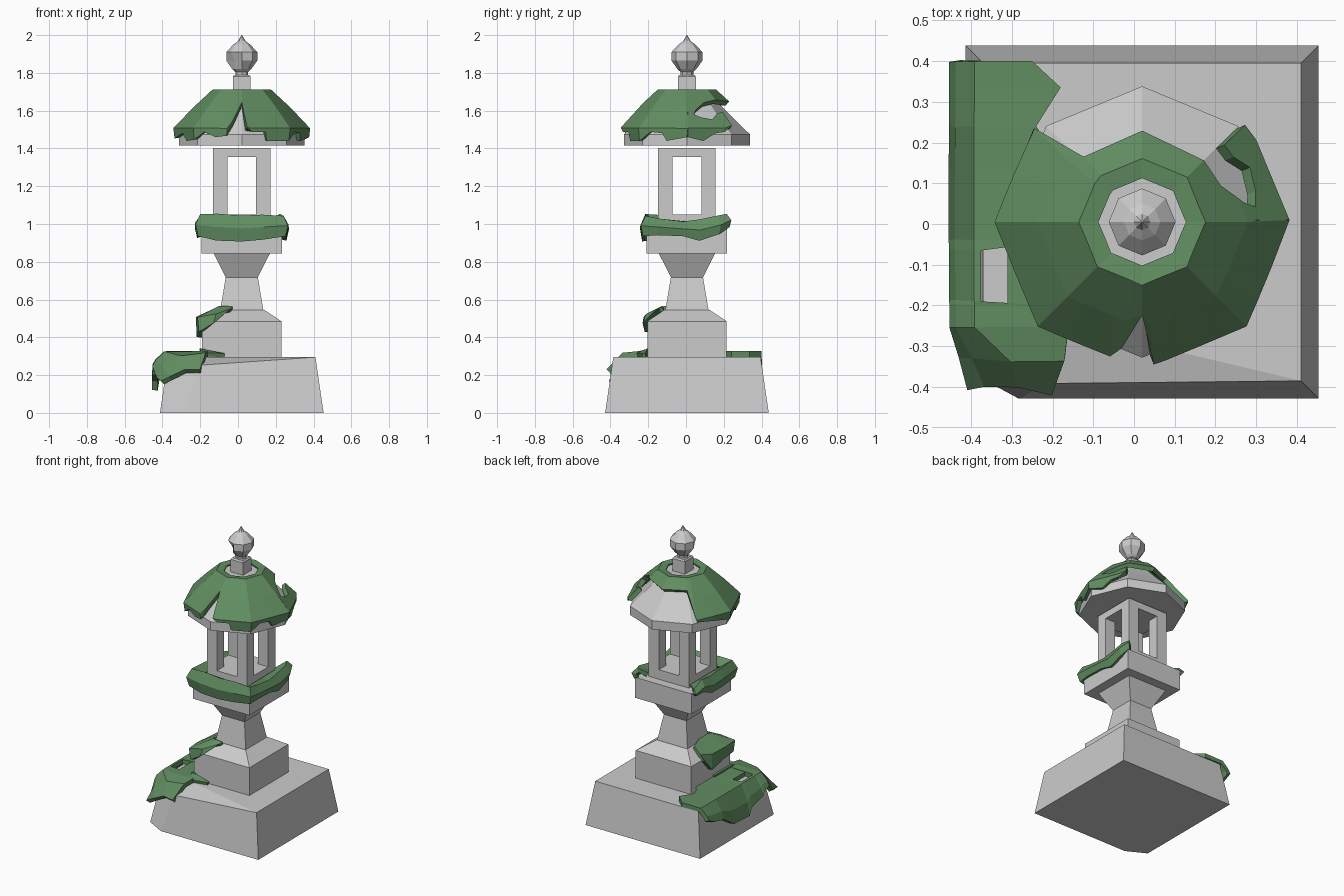
import bpy, bmesh, math
from mathutils import Vector

if "Cube" in bpy.data.objects:
    bpy.data.objects.remove(bpy.data.objects["Cube"])

CX, CY = 0.02, 0.005          # lantern axis
green = bpy.data.materials.new("moss_green")
green.diffuse_color = (0.12, 0.27, 0.12, 1)
green.use_nodes = True
green.node_tree.nodes["Principled BSDF"].inputs["Base Color"].default_value = green.diffuse_color


def finish(bm, name, mat=None):
    me = bpy.data.meshes.new(name)
    bm.to_mesh(me)
    bm.free()
    ob = bpy.data.objects.new(name, me)
    bpy.context.collection.objects.link(ob)
    if mat:
        me.materials.append(mat)
    return ob


def loft(rings, sides):
    """Closed stack of regular polygons; square rings give the half width."""
    bm = bmesh.new()
    turn, k = (math.pi / 4, math.sqrt(2)) if sides == 4 else (0, 1)
    rows = []
    for r, z in rings:
        rows.append([bm.verts.new((CX + k * r * math.cos(turn + i * math.tau / sides),
                                   CY + k * r * math.sin(turn + i * math.tau / sides), z))
                     for i in range(sides)])
    for a, b in zip(rows, rows[1:]):
        for i in range(sides):
            j = (i + 1) % sides
            bm.faces.new((a[i], a[j], b[j], b[i]))
    bm.faces.new(rows[0][::-1])
    bm.faces.new(rows[-1])
    return bm


def moss(name, columns, thick=0.03):
    """Jagged patch skinned across columns of points, given thickness."""
    bm = bmesh.new()
    cols = [[bm.verts.new(p) for p in c] for c in columns]
    for a, b in zip(cols, cols[1:]):
        for i in range(len(a) - 1):
            bm.faces.new((a[i], b[i], b[i + 1], a[i + 1]))
    bmesh.ops.remove_doubles(bm, verts=bm.verts, dist=0.002)
    bmesh.ops.recalc_face_normals(bm, faces=bm.faces)
    ob = finish(bm, name, green)
    mod = ob.modifiers.new("thickness", 'SOLIDIFY')
    mod.thickness = thick
    mod.offset = 0
    return ob


def chip(bm, a, b, c):
    """Slice off the corner on the far side of plane abc and cap it."""
    a, b, c = Vector(a), Vector(b), Vector(c)
    n = (b - a).cross(c - a)
    if n.dot(Vector((CX, CY, 0.1)) - a) > 0:
        n.negate()
    geom = bm.verts[:] + bm.edges[:] + bm.faces[:]
    bmesh.ops.bisect_plane(bm, geom=geom, plane_co=a, plane_no=n, clear_outer=True)
    bmesh.ops.holes_fill(bm, edges=[e for e in bm.edges if e.is_boundary])


# Base block with a broken front left corner
bm = loft([(0.433, 0), (0.39, 0.295)], 4)
chip(bm, (-0.41, -0.36, 0), (-0.28, -0.43, 0), (-0.2, -0.39, 0.27))
chip(bm, (-0.2, -0.4, 0.25), (0.41, -0.385, 0.295), (-0.37, -0.2, 0.295))
finish(bm, "base_block")

# Stepped foot, waisted post and platform
finish(loft([(0.21, 0.29), (0.21, 0.485), (0.12, 0.545)], 4), "foot_step")
finish(loft([(0.115, 0.54), (0.085, 0.718), (0.152, 0.85)], 4), "waisted_post")
finish(loft([(0.213, 0.845), (0.213, 0.985)], 4), "platform")


# Fire box: sill, four corner posts, lintel frame
def box(name, x, y, z0, z1, hx, hy):
    b = bmesh.new()
    bmesh.ops.create_cube(b, size=1)
    for v in b.verts:
        v.co = (CX + x + v.co.x * 2 * hx, CY + y + v.co.y * 2 * hy,
                z0 + (v.co.z + 0.5) * (z1 - z0))
    finish(b, name)


box("fire_box_sill", 0, 0, 0.98, 1.05, 0.152, 0.152)
box("fire_box_top", 0, 0, 1.355, 1.403, 0.152, 0.152)
for sx in (-1, 1):
    for sy in (-1, 1):
        box("fire_box_post", sx * 0.114, sy * 0.114, 1.05, 1.355, 0.038, 0.038)

# Eight sided roof and finial
finish(loft([(0.333, 1.415), (0.333, 1.475), (0.225, 1.58), (0.115, 1.695)], 8), "roof")
finish(loft([(0.047, 1.69), (0.047, 1.78), (0.04, 1.79)], 4), "finial_block")
bm = loft([(0.034, 1.785), (0.034, 1.805), (0.05, 1.82), (0.082, 1.865), (0.082, 1.91),
           (0.045, 1.95), (0.02, 1.968), (0.002, 2.0)], 8)
for v in bm.verts:            # broken dent at the front left
    if v.co.x < CX - 0.04 and v.co.y < CY - 0.04 and v.co.z < 1.9:
        v.co = (CX - 0.036, CY - 0.036, v.co.z)
finish(bm, "finial")

# Roof moss follows this profile, indexed by t
PROFILE = [(0.11, 1.69), (0.15, 1.697), (0.248, 1.605), (0.348, 1.503), (0.338, 1.435)]


def on_roof(deg, t):
    i = min(int(t), 3)
    (r0, z0), (r1, z1) = PROFILE[i], PROFILE[i + 1]
    r = r0 + (r1 - r0) * (t - i)
    r *= math.cos(math.pi / 8) / math.cos(math.radians(deg % 45 - 22.5))
    a = math.radians(deg)
    return (CX + r * math.cos(a), CY + r * math.sin(a), z0 + (z1 - z0) * (t - i))


edge = [(0, 3.6), (10, 2.1), (25, 1.7), (45, 1.55), (90, 1.65), (132, 1.6), (140, 3.1), (160, 3.4),
        (180, 3.7), (200, 3.3), (208, 3.9), (225, 3.8), (234, 3.2), (245, 3.6), (256, 3.5),
        (261, 2.7), (270, 1.7), (274, 3.0), (279, 3.2), (292, 3.2), (294, 3.9),
        (315, 3.9), (325, 3.2), (337, 3.3), (341, 3.9), (360, 3.6)]
moss("roof_moss", [[on_roof(d, min(t, e)) for t in (0, 1, 2, 3, 4)] for d, e in edge])
arm = [(0, 2.2, 3.6), (15, 2.5, 3.9), (27, 2.6, 3.3), (36, 2.3, 3.2), (44, 2.2, 2.9)]
moss("roof_moss_arm", [[on_roof(d, a), on_roof(d, min(3, b)), on_roof(d, b)] for d, a, b in arm])

# Platform moss wraps the right, front and left sides: u, v, bottom height, top height
wrap = [(0.9, 0.98, 0.99, 1.04), (1, 0.75, 0.95, 1.03), (1, 0.3, 0.915, 1.01), (1, -0.1, 0.94, 1.0),
        (1, -0.7, 0.945, 1.015), (1, -1, 0.94, 1.03), (0.5, -1, 0.92, 1.035), (0, -1, 0.91, 1.03),
        (-0.6, -1, 0.915, 1.04), (-1, -1, 0.94, 1.04), (-1, -0.4, 0.93, 1.03), (-1, 0.1, 0.93, 1.02),
        (-1, 0.5, 0.97, 1.03), (-1, 0.9, 0.975, 1.0)]
moss("platform_moss", [[(CX + 0.17 * u, CY + 0.17 * v, 1.0), (CX + 0.215 * u, CY + 0.215 * v, top),
                        (CX + 0.234 * u, CY + 0.234 * v, 0.45 * low + 0.55 * top),
                        (CX + 0.222 * u, CY + 0.222 * v, low)]
                       for u, v, low, top in wrap])

# Foot moss over the left shoulder, turning the front corner
moss("foot_moss", [
    [(-0.11, 0.08, 0.54), (-0.17, 0.1, 0.51), (-0.2, 0.1, 0.48)],
    [(-0.09, 0.0, 0.553), (-0.2, 0.02, 0.495), (-0.205, 0.03, 0.4)],
    [(-0.09, -0.1, 0.553), (-0.21, -0.12, 0.5), (-0.205, -0.1, 0.43)],
    [(-0.1, -0.12, 0.55), (-0.205, -0.215, 0.5), (-0.195, -0.21, 0.43)],
    [(-0.07, -0.12, 0.553), (-0.12, -0.2, 0.515), (-0.13, -0.215, 0.475)],
    [(-0.03, -0.12, 0.55), (-0.04, -0.135, 0.54), (-0.07, -0.16, 0.53)]])

# Base moss along the left edge: y, inner x, lower height
left = [(0.4, -0.25, 0.25), (0.335, -0.18, 0.22), (0.24, -0.24, 0.2), (0.13, -0.17, 0.13),
        (-0.04, -0.18, 0.12), (-0.065, -0.375, 0.17), (-0.19, -0.375, 0.2), (-0.2, -0.2, 0.22),
        (-0.25, -0.16, 0.24)]
cols = [[(xi, y, 0.312), (-0.385, y, 0.312), (-0.425, y, (0.3 + low) / 2), (-0.44, y, low)]
        for y, xi, low in left]
cols.append([(-0.17, -0.33, 0.305), (-0.3, -0.33, 0.29), (-0.39, -0.32, 0.24), (-0.42, -0.32, 0.18)])
cols.append([(-0.2, -0.41, 0.22), (-0.28, -0.39, 0.22), (-0.36, -0.39, 0.18), (-0.4, -0.4, 0.16)])
moss("base_moss", cols)
moss("base_moss_bridge", [[(-0.31, y, 0.31), (-0.19, y, 0.315), (-0.19, y, 0.34)]
                          for y in (-0.02, -0.1, -0.21)])
moss("base_moss_tip", [[(-0.2, -0.2, 0.33), (-0.2, -0.27, 0.31)],
                       [(-0.07, -0.215, 0.305), (-0.07, -0.23, 0.305)]], 0.02)
